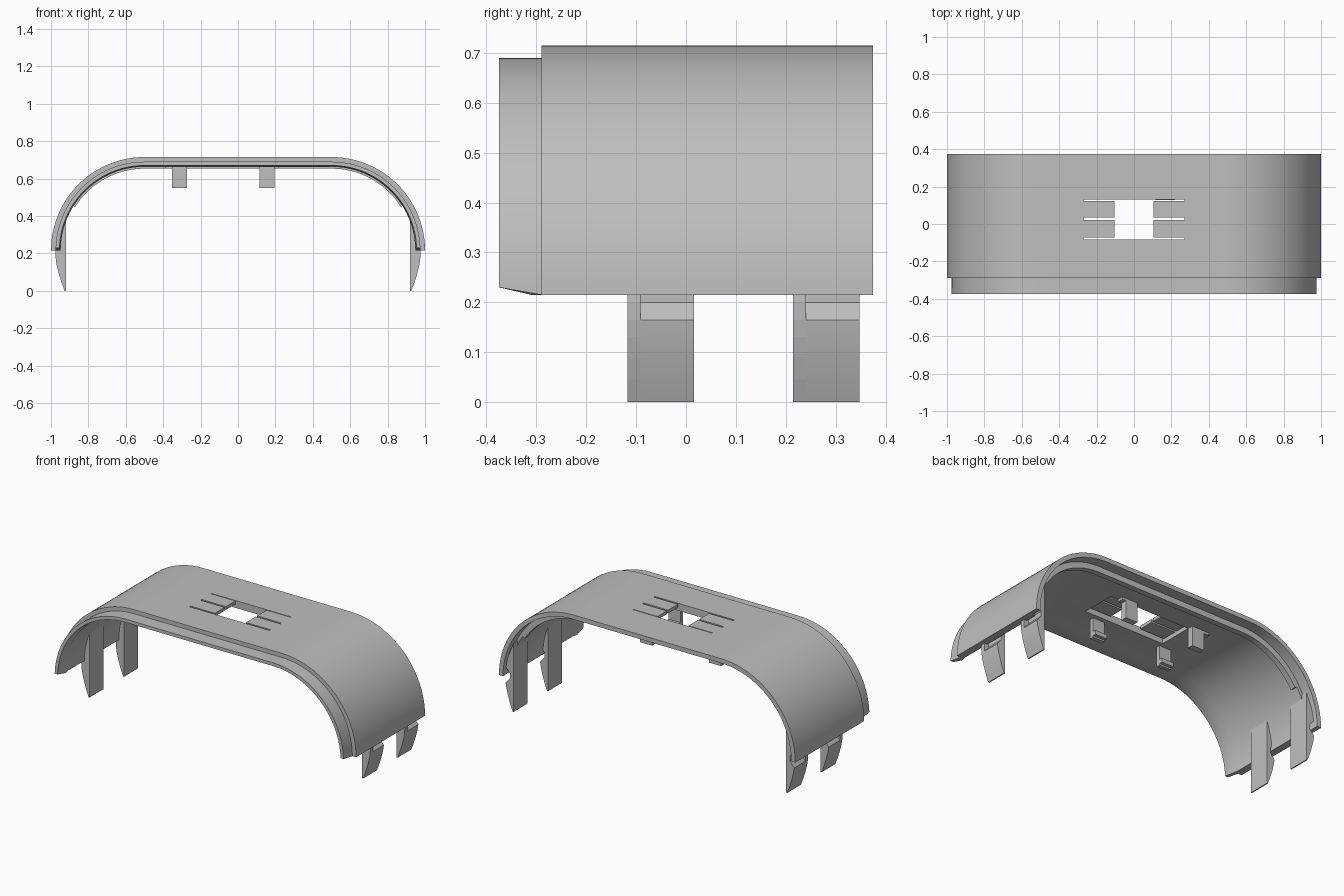
import bpy, bmesh, math

if "Cube" in bpy.data.objects:
    bpy.data.objects.remove(bpy.data.objects["Cube"])

grey = bpy.data.materials.new("plain grey")
grey.use_nodes = True
COLOUR = (0.52, 0.52, 0.52, 1)
grey.diffuse_color = COLOUR
grey.node_tree.nodes["Principled BSDF"].inputs["Base Color"].default_value = COLOUR

BASE, RADIUS, HALF = 0.215, 0.5, 0.5


def make_object(name, bm):
    bmesh.ops.recalc_face_normals(bm, faces=bm.faces)
    mesh = bpy.data.meshes.new(name)
    bm.to_mesh(mesh)
    bm.free()
    obj = bpy.data.objects.new(name, mesh)
    bpy.context.collection.objects.link(obj)
    mesh.materials.append(grey)
    return obj


def activate(obj):
    bpy.ops.object.select_all(action='DESELECT')
    obj.select_set(True)
    bpy.context.view_layer.objects.active = obj


def smooth(obj):
    activate(obj)
    bpy.ops.object.shade_smooth_by_angle(angle=math.radians(25))


def arch(offset, start=0.0, steps=24):
    """Arch path from +x foot to -x foot, set in by an offset."""
    r = RADIUS - offset
    angles = [start + (math.pi / 2 - start) * i / steps for i in range(steps + 1)]
    side = [(HALF + r * math.cos(a), BASE + r * math.sin(a)) for a in angles]
    return side + [(-x, z) for x, z in reversed(side)]


def sweep(name, section, start=0.0):
    """Sweep a closed (y, offset) section along the arch."""
    bm = bmesh.new()
    rows = [[bm.verts.new((x, y, z)) for x, z in arch(o, start)] for y, o in section]
    for i, a in enumerate(rows):
        b = rows[(i + 1) % len(rows)]
        for j in range(len(a) - 1):
            bm.faces.new((a[j], a[j + 1], b[j + 1], b[j]))
    bm.faces.new([r[0] for r in rows])
    bm.faces.new([r[-1] for r in rows])
    return make_object(name, bm)


def box(name, x, y, z):
    bm = bmesh.new()
    bmesh.ops.create_cube(bm, size=1)
    for v in bm.verts:
        v.co = [r[0] if c < 0 else r[1] for c, r in zip(v.co, (x, y, z))]
    return make_object(name, bm)


def extrude(name, outline, y0, y1, side=1):
    """Extrude an (x, z) outline along y; side -1 mirrors it."""
    bm = bmesh.new()
    face = bm.faces.new([bm.verts.new((side * x, y0, z)) for x, z in outline])
    moved = bmesh.ops.extrude_face_region(bm, geom=[face])["geom"]
    for v in moved:
        if isinstance(v, bmesh.types.BMVert):
            v.co.y = y1
    return make_object(name, bm)


def cut(obj, x, y, z):
    tool = box("cutter", x, y, z)
    tool.hide_render = True
    activate(obj)
    mod = obj.modifiers.new("cut", 'BOOLEAN')
    mod.operation, mod.solver, mod.object = 'DIFFERENCE', 'EXACT', tool
    bpy.ops.object.modifier_apply(modifier=mod.name)
    bpy.data.objects.remove(tool)


# Arched shell with a stepped front lip and a recessed back edge
shell = sweep("arched_shell", [
    (-0.375, 0.025), (-0.29, 0.025), (-0.29, 0), (0.375, 0), (0.375, 0.027),
    (0.31, 0.027), (0.31, 0.045), (-0.27, 0.045), (-0.31, 0.052), (-0.375, 0.045)])
for v in shell.data.vertices:
    if v.co.y < -0.37 and v.co.z < BASE + 0.001:
        v.co.z += 0.015

# Thinned pocket, window and slots that free the spring tabs
cut(shell, (-0.27, 0.27), (-0.083, 0.13), (0.6, 0.695))
cut(shell, (-0.105, 0.105), (-0.08, 0.125), (0.6, 0.8))
for y0, y1 in ((-0.083, -0.072), (0.022, 0.034), (0.124, 0.13)):
    cut(shell, (-0.27, 0.27), (y0, y1), (0.6, 0.8))
smooth(shell)

# Stiffening rib inside the back edge, stopping above the clips
smooth(sweep("back_rib", [(0.275, 0.04), (0.31, 0.04), (0.31, 0.062), (0.275, 0.062)], 0.56))

# Snap clips on both feet: a full web at the front, a notched body behind it
tip = [(0.92, 0.42), (0.92, 0), (0.927, 0), (0.944, 0.045), (0.958, 0.09),
       (0.968, 0.13), (0.974, 0.165)]
top = [(0.972, 0.26), (0.96, 0.32)]
web = tip + [(0.976, 0.2)] + top
notched = tip + [(0.945, 0.2), (0.945, 0.23)] + top
for side, label in ((1, "left"), (-1, "right")):
    for y, place in ((-0.117, "front"), (0.215, "back")):
        extrude(f"{label}_{place}_clip_web", web, y, y + 0.026, side)
        smooth(extrude(f"{label}_{place}_clip", notched, y + 0.026, y + 0.133, side))

# Hanging posts and small hooks under the roof
for x, foot, label in ((0.115, (0.195, 0.22), "left"), (-0.352, (-0.39, -0.35), "right")):
    span = (x, x + 0.08)
    box(f"{label}_post", span, (0.127, 0.165), (0.55, 0.69))
    box(f"{label}_post_foot", foot, (0.127, 0.165), (0.655, 0.69))
    box(f"{label}_hook_stem", span, (-0.135, -0.11), (0.55, 0.69))
    box(f"{label}_hook_lip", span, (-0.11, -0.09), (0.56, 0.585))
